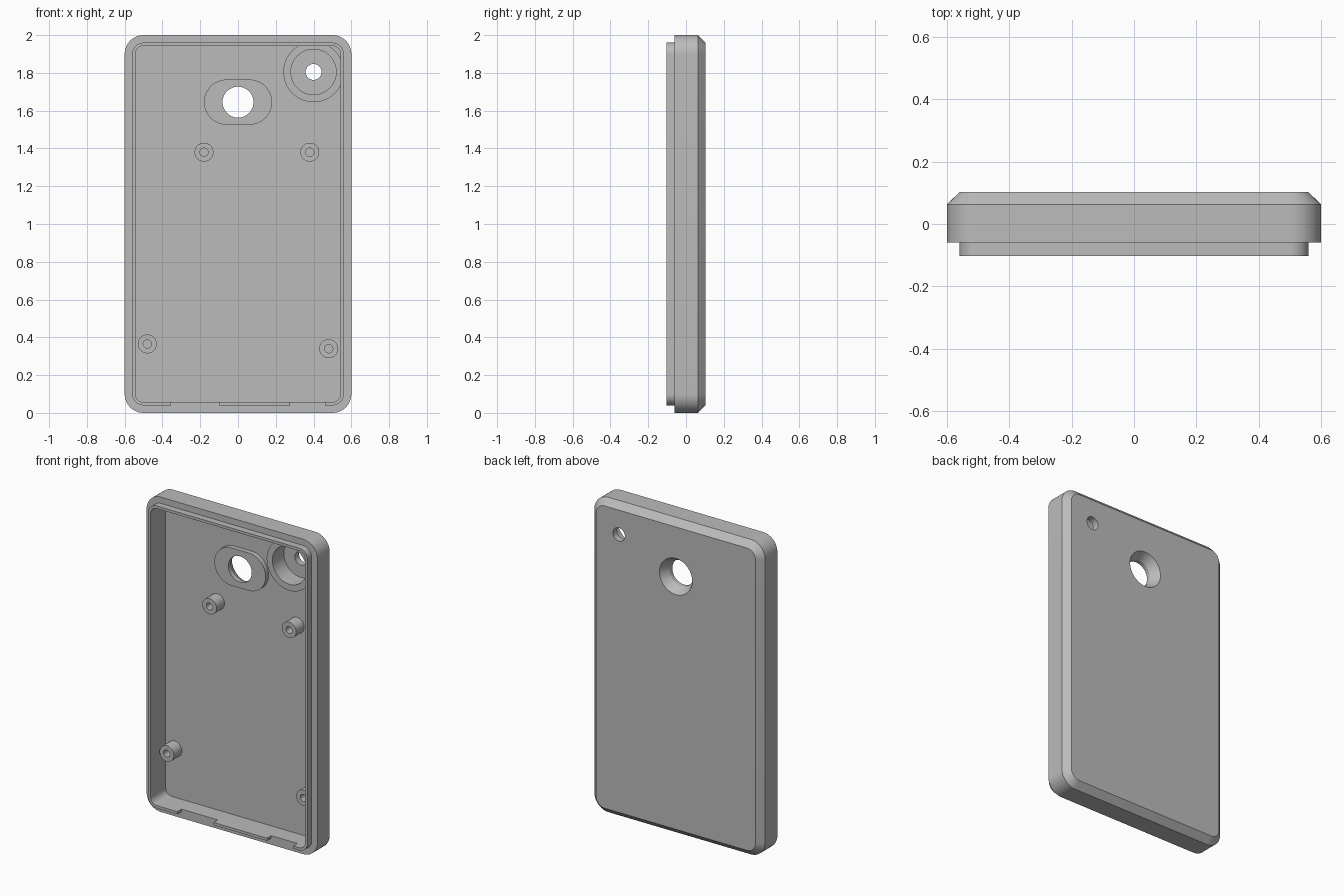
import bpy, bmesh, math

if "Cube" in bpy.data.objects:
    bpy.data.objects.remove(bpy.data.objects["Cube"], do_unlink=True)

grey = bpy.data.materials.new("Plain grey")
grey.use_nodes = True
colour = (0.5, 0.5, 0.5, 1)
grey.diffuse_color = colour
grey.node_tree.nodes["Principled BSDF"].inputs["Base Color"].default_value = colour

# Depth levels along y
BACK, CHAMFER, FLOOR, SHOULDER, FRONT = 0.102, 0.063, 0.05, -0.06, -0.102
EPS = 0.02


def outline(cx, cz, w, h, r, y, seg=12):
    """Rounded rectangle of half-width w and half-height h, facing y."""
    pts = []
    for k, (sx, sz) in enumerate([(1, 1), (-1, 1), (-1, -1), (1, -1)]):
        for i in range(seg + 1):
            a = (k + i / seg) * math.pi / 2
            pts.append((cx + sx * (w - r) + r * math.cos(a), y,
                        cz + sz * (h - r) + r * math.sin(a)))
    return pts


def loft(name, cx, cz, rings, tube=False):
    """Skin rings of (w, h, r, y); cap the ends, or join them as a tube."""
    bm = bmesh.new()
    loops = [[bm.verts.new(p) for p in outline(cx, cz, *ring)] for ring in rings]
    n = len(loops[0])
    pairs = list(zip(loops, loops[1:]))
    if tube:
        pairs.append((loops[-1], loops[0]))
    else:
        bm.faces.new(loops[0])
        bm.faces.new(loops[-1])
    for a, b in pairs:
        for i in range(n):
            j = (i + 1) % n
            bm.faces.new((a[i], a[j], b[j], b[i]))
    bmesh.ops.remove_doubles(bm, verts=bm.verts, dist=1e-5)
    bmesh.ops.recalc_face_normals(bm, faces=bm.faces)
    mesh = bpy.data.meshes.new(name)
    bm.to_mesh(mesh)
    bm.free()
    mesh.materials.append(grey)
    obj = bpy.data.objects.new(name, mesh)
    bpy.context.collection.objects.link(obj)
    return obj


def circles(*pairs):
    return [(r, r, r, y) for r, y in pairs]


def activate(obj):
    bpy.ops.object.select_all(action="DESELECT")
    obj.select_set(True)
    bpy.context.view_layer.objects.active = obj


def cut(obj, cutter):
    activate(obj)
    mod = obj.modifiers.new("Cut", "BOOLEAN")
    mod.operation, mod.solver, mod.object = "DIFFERENCE", "EXACT", cutter
    bpy.ops.object.modifier_apply(modifier=mod.name)


def inset(d, r, y):
    return (0.6 - d, 1 - d, r, y)


# Case shell: chamfered back, shoulder, raised lip, inner cavity
shell = loft("case_shell", 0, 1, [
    inset(0.04, 0.06, BACK), inset(0, 0.1, CHAMFER), inset(0, 0.1, SHOULDER),
    inset(0.04, 0.06, SHOULDER), inset(0.04, 0.06, FRONT),
    inset(0.057, 0.043, FRONT), inset(0.057, 0.043, FLOOR)])

# Oval pad around the lens hole
lens = (0, 1.645)
pad = loft("lens_pad", *lens, [(0.18, 0.12, 0.12, FLOOR + 0.005), (0.18, 0.12, 0.12, 0.02)])

# Round boss in the upper corner
corner = (0.4, 1.805)
POCKET = 0.06
boss = loft("corner_boss", *corner, circles(
    (0.16, POCKET), (0.16, -0.055), (0.12, -0.055), (0.12, POCKET)), tube=True)

# Screw posts
posts = []
for name, x, z in [("upper_right", -0.18, 1.38), ("upper_left", 0.38, 1.38),
                   ("lower_right", -0.48, 0.365), ("lower_left", 0.48, 0.34)]:
    posts.append(loft(name + "_screw_post", x, z, circles(
        (0.05, FLOOR + 0.005), (0.05, -0.03), (0.022, -0.03), (0.022, FLOOR + 0.005)), tube=True))

# Cutters: countersunk lens hole, boss pocket, pin hole, lip notches
lens_cutter = loft("lens_cutter", *lens, circles(
    (0.13, BACK + EPS), (0.115, BACK), (0.082, 0.045), (0.082, -EPS)))
shell_cutters = [
    lens_cutter,
    loft("pocket_cutter", *corner, circles((0.12, POCKET), (0.12, -0.08))),
    loft("pin_hole_cutter", *corner, circles((0.042, BACK + EPS), (0.042, 0))),
]
for x0, x1 in [(-0.355, -0.1), (0.275, 0.46)]:
    half = (x1 - x0) / 2
    shell_cutters.append(loft("notch_cutter", (x0 + x1) / 2, 0.048, [
        (half, 0.03, 0.0001, SHOULDER), (half, 0.03, 0.0001, FRONT - EPS)]))

cut(pad, lens_cutter)
for cutter in shell_cutters:
    cut(shell, cutter)
for cutter in shell_cutters:
    bpy.data.objects.remove(cutter, do_unlink=True)

# Smooth rounds, crisp edges
for obj in [shell, pad, boss] + posts:
    activate(obj)
    bpy.ops.object.shade_smooth_by_angle(angle=math.radians(30))
